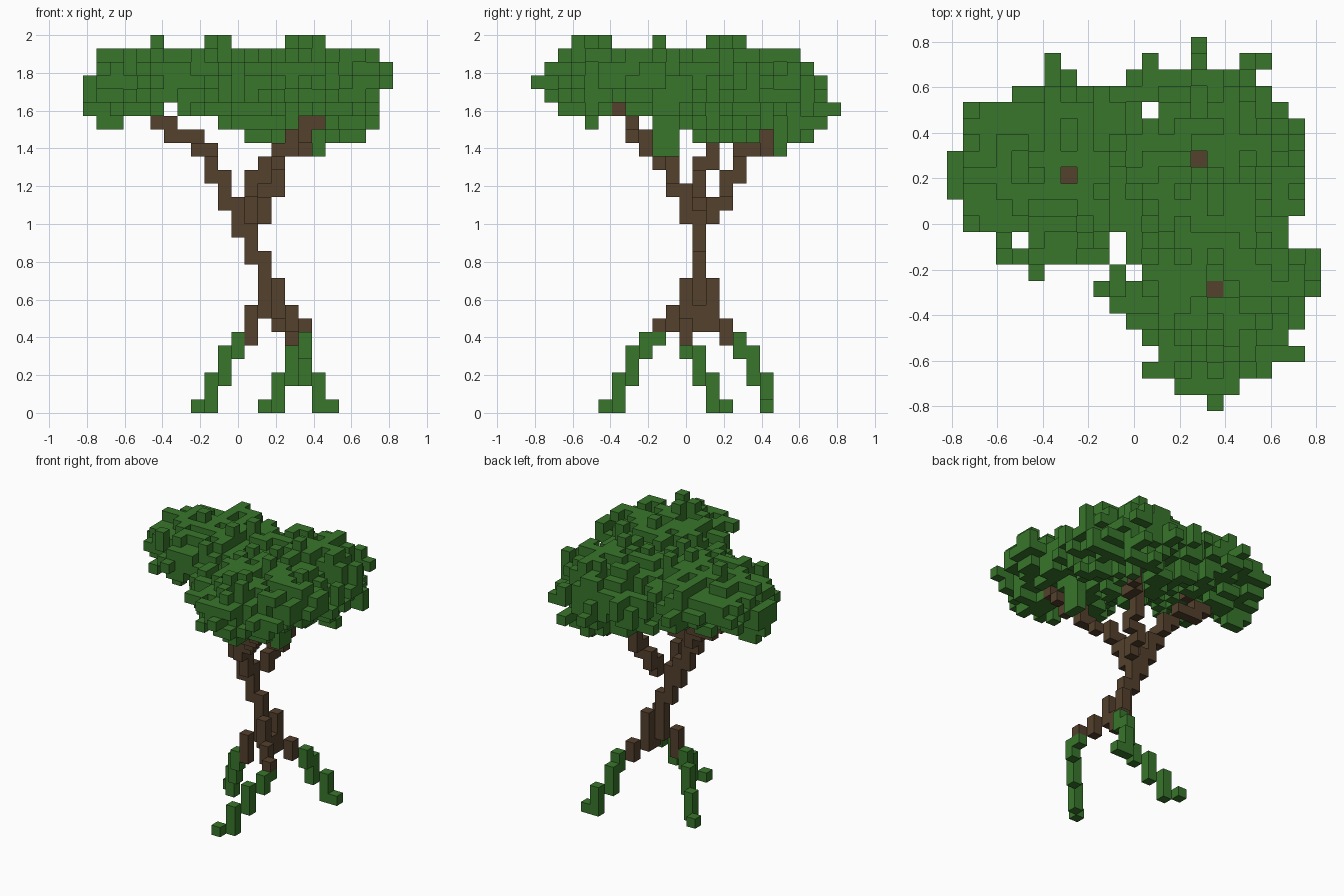
import bpy, bmesh, random
from mathutils import Vector

cube = bpy.data.objects.get("Cube")
if cube:
    bpy.data.objects.remove(cube, do_unlink=True)

random.seed(5)
S = 2 / 28  # edge of one block


def material(name, rgb):
    m = bpy.data.materials.new(name)
    m.use_nodes = True
    m.diffuse_color = (*rgb, 1)
    m.node_tree.nodes["Principled BSDF"].inputs["Base Color"].default_value = (*rgb, 1)
    return m


green = material("leaf green", (0.040, 0.180, 0.025))
brown = material("bark brown", (0.088, 0.052, 0.026))


def columns(*runs):
    """Blocks from upright runs: (x, y, lowest, highest)."""
    return {(x, y, z) for x, y, low, high in runs for z in range(low, high + 1)}


def build(name, cells, mat):
    """One mesh of blocks, keeping only faces not shared by two blocks."""
    bm = bmesh.new()
    corners = {}

    def vert(p):
        key = tuple(round(c * 2) for c in p)
        if key not in corners:
            corners[key] = bm.verts.new((p.x * S, p.y * S, (p.z + 0.5) * S))
        return corners[key]

    for cell in sorted(cells):
        c = Vector(cell)
        for axis in range(3):
            for sign in (-1, 1):
                n = Vector((0, 0, 0))
                n[axis] = sign
                if tuple(int(v) for v in c + n) in cells:
                    continue
                u = Vector((0, 0, 0))
                u[(axis + 1) % 3] = 1
                w = n.cross(u)
                bm.faces.new([vert(c + (n + a * u + b * w) / 2)
                              for a, b in ((-1, -1), (1, -1), (1, 1), (-1, 1))])
    mesh = bpy.data.meshes.new(name)
    bm.to_mesh(mesh)
    bm.free()
    mesh.materials.append(mat)
    obj = bpy.data.objects.new(name, mesh)
    bpy.context.collection.objects.link(obj)


# Green stilt roots
roots = {
    "front_root": columns((2, -6, 0, 0), (3, -5, 0, 2), (4, -4, 2, 4),
                          (5, -3, 4, 5), (5, -2, 5, 5)),
    "right_root": columns((-3, 3, 0, 0), (-2, 2, 0, 2), (-1, 1, 2, 4), (0, 0, 4, 5)),
    "back_root": columns((7, 6, 0, 0), (6, 6, 0, 2), (5, 5, 2, 4), (5, 4, 4, 5)),
}

# Bark: root tops, leaning trunk and three branches
wood = {
    "root_tops": columns((1, 0, 5, 7), (4, 3, 5, 6), (3, 2, 6, 9),
                         (5, -2, 6, 6), (4, -1, 6, 7), (3, 0, 7, 9)),
    "trunk": columns((3, 1, 6, 7), (2, 1, 7, 11), (1, 1, 11, 14), (0, 1, 13, 15)),
    "right_branch": columns((-1, 1, 15, 17), (-2, 1, 17, 18), (-2, 2, 18, 19),
                            (-3, 2, 19, 19), (-3, 3, 20, 20), (-4, 3, 20, 20),
                            (-5, 3, 20, 21), (-6, 3, 21, 21), (-4, 3, 22, 25)),
    "front_branch": columns((1, 0, 14, 16), (1, -1, 16, 17), (2, -1, 17, 18),
                            (3, -2, 18, 18), (3, -3, 19, 19), (4, -3, 19, 20),
                            (5, -4, 20, 25), (6, -4, 21, 21), (6, -5, 22, 22)),
    "back_branch": columns((2, 2, 14, 15), (2, 3, 15, 16), (3, 3, 16, 17),
                           (3, 4, 17, 19), (4, 4, 19, 25), (4, 5, 19, 19),
                           (5, 6, 19, 20)),
}

# Leaf canopy: three domed lobes, solid inside and speckled outside
lobes = [((-5, 3.3, 24.1), (6.6, 6.6, 2.8), 22),
         ((5, -4.2, 24.1), (6.8, 6.8, 2.9), 22),
         ((4.1, 4, 22.9), (6.9, 7.1, 3.9), 20)]
leaves = set()
for centre, radii, bottom in lobes:
    for x in range(-10, 11):
        for y in range(-10, 11):
            for z in range(bottom, 27):
                dx, dy, dz = (abs(p - c) / r for p, c, r in zip((x, y, z), centre, radii))
                ring = (dx ** 1.7 + dy ** 1.7) ** (1 / 1.7)
                if (ring ** 2 + dz ** 2) ** 0.5 < 1 + random.uniform(-0.42, 0.13):
                    leaves.add((x, y, z))

# Stray tufts round the rim, underneath and on top
leaves |= columns((-11, 2, 23, 24), (-11, 3, 22, 24), (-11, 4, 23, 24), (11, -2, 24, 25),
                  (11, -3, 24, 25), (11, -4, 24, 24), (4, 11, 22, 22), (4, 10, 22, 23),
                  (5, -11, 24, 24), (5, -10, 23, 24), (-6, -3, 24, 24), (-6, -2, 23, 24),
                  (-10, 3, 21, 23), (-9, 3, 21, 22), (4, -7, 21, 22),
                  (6, 7, 19, 20), (6, -1, 19, 22), (6, -2, 19, 22))
leaves |= columns((-6, 3, 26, 27), (-2, 2, 25, 27), (-1, 4, 25, 27), (4, -7, 26, 27),
                  (5, -6, 26, 27), (6, -8, 25, 27), (5, -2, 26, 27), (5, 3, 26, 27))

# Gaps under the outer lobes, and branch tips showing through the top
bark = set().union(*wood.values())
tips = {(x, y) for x, y, z in bark if z == 25}


def open_gap(x, y, z):
    return (z == 22 and (x == -5 or y == -5 and x > 6)) or ((x, y) in tips and z > 25)


leaves = {c for c in leaves - bark if not open_gap(*c)}

# Drop blocks that touch nothing
steps = ((1, 0, 0), (-1, 0, 0), (0, 1, 0), (0, -1, 0), (0, 0, 1), (0, 0, -1))
leaves = {c for c in leaves
          if any(tuple(a + b for a, b in zip(c, s)) in leaves for s in steps)}

for name, cells in roots.items():
    build(name, cells, green)
for name, cells in wood.items():
    build(name, cells, brown)
build("leaf_canopy", leaves, green)
